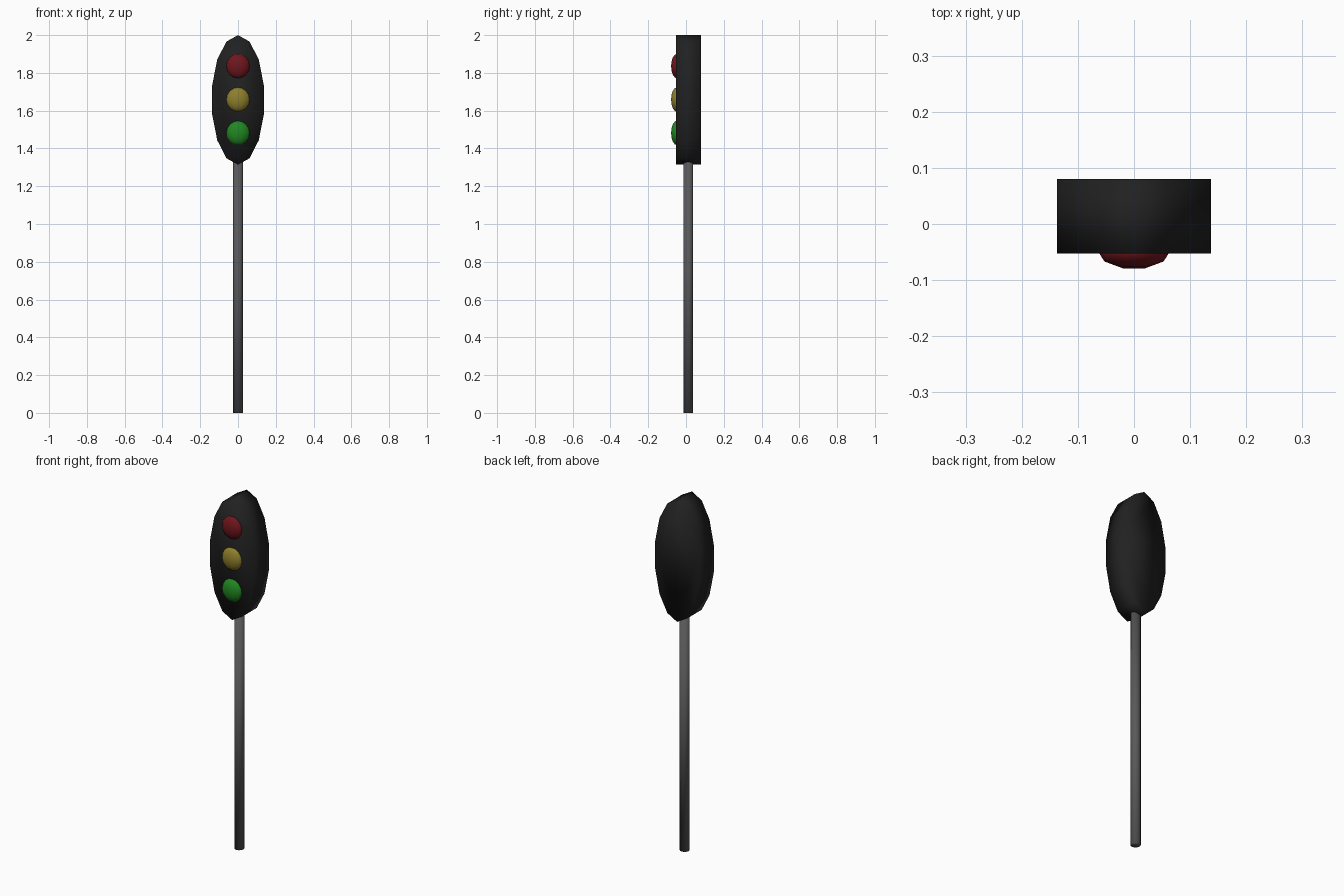
import bpy
from math import pi

if "Cube" in bpy.data.objects:
    bpy.data.objects.remove(bpy.data.objects["Cube"])


def material(name, rgb):
    m = bpy.data.materials.new(name)
    m.diffuse_color = (*rgb, 1)
    m.use_nodes = True
    m.node_tree.nodes["Principled BSDF"].inputs["Base Color"].default_value = m.diffuse_color
    return m


def finish(name, mat, scale=(1, 1, 1)):
    ob = bpy.context.object
    ob.name = name
    ob.scale = scale
    ob.data.materials.append(mat)
    bpy.ops.object.transform_apply(location=False, rotation=True, scale=True)
    bpy.ops.object.shade_smooth()
    return ob


# Pole, running slightly into the housing
bpy.ops.mesh.primitive_cylinder_add(vertices=14, radius=0.026, depth=1.34,
                                    location=(0, 0.012, 0.67))
finish("pole", material("pole_grey", (0.1, 0.1, 0.1)))

# Housing: 14-sided oval slab with corners at top and bottom
bpy.ops.mesh.primitive_cylinder_add(vertices=14, radius=1, depth=0.133,
                                    location=(0, 0.0135, 1.657), rotation=(pi / 2, 0, 0))
bpy.ops.object.transform_apply(location=False, rotation=True, scale=False)
finish("housing", material("housing_black", (0.015, 0.015, 0.015)), (0.1405, 1, 0.343))

# Three flattened domed lamps on the front
lamps = [("red_lamp", 1.836, (0.16, 0.008, 0.012)),
         ("yellow_lamp", 1.659, (0.27, 0.21, 0.025)),
         ("green_lamp", 1.482, (0.015, 0.24, 0.015))]
for name, z, rgb in lamps:
    bpy.ops.mesh.primitive_uv_sphere_add(segments=10, ring_count=8, radius=1,
                                         location=(0, -0.0475, z), rotation=(0, 0, pi / 10))
    bpy.ops.object.transform_apply(location=False, rotation=True, scale=False)
    finish(name, material(name, rgb), (0.065, 0.033, 0.065))
